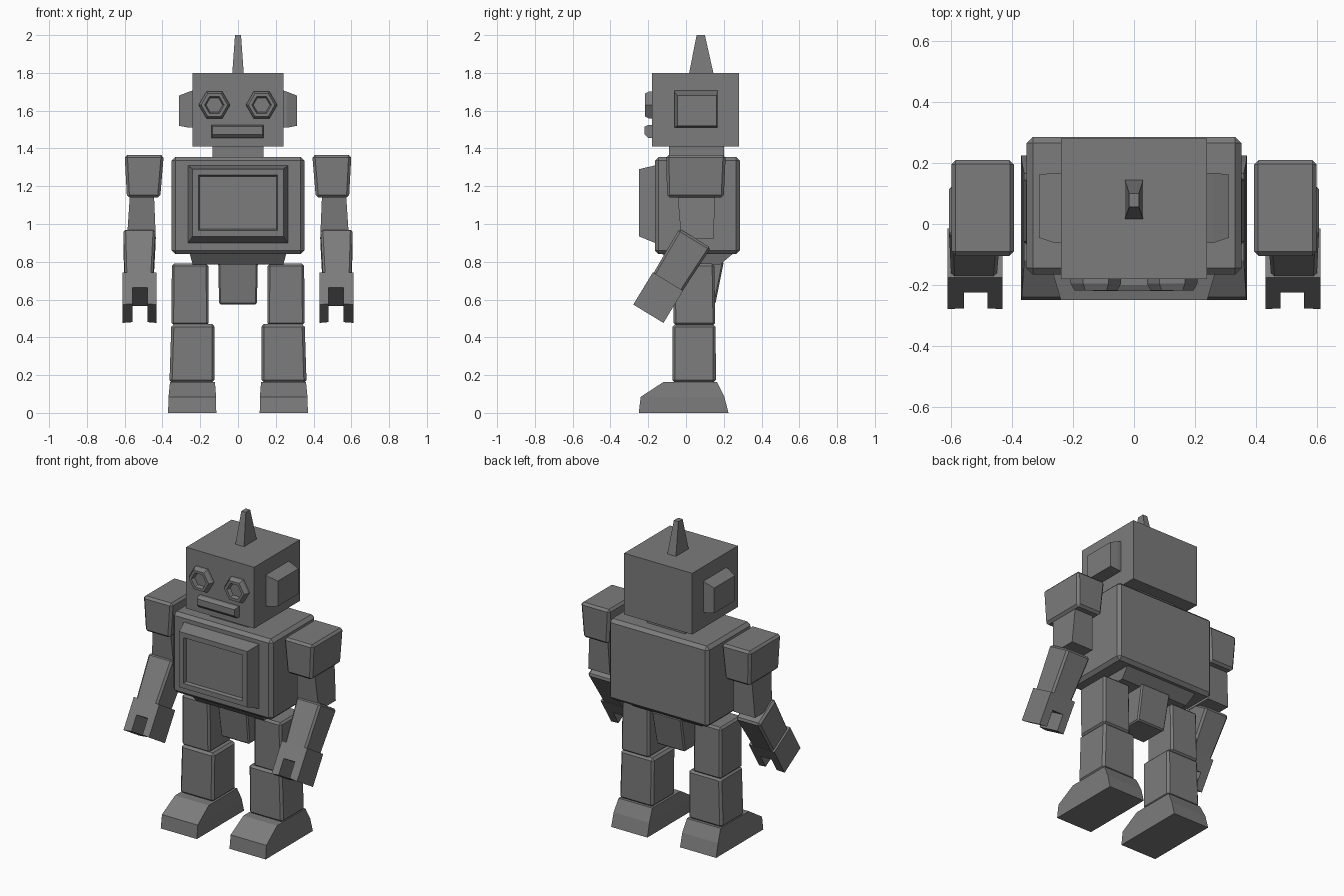
import bpy, bmesh, math
from mathutils import Matrix, Vector

cube = bpy.data.objects.get("Cube")
if cube:
    bpy.data.objects.remove(cube, do_unlink=True)

grey = bpy.data.materials.new("plain_grey")
grey.use_nodes = True
grey.diffuse_color = (0.2, 0.2, 0.2, 1)
grey.node_tree.nodes["Principled BSDF"].inputs["Base Color"].default_value = (0.2, 0.2, 0.2, 1)


def finish(name, bm, bevel=0, side=1, matrix=None):
    """Turn a bmesh into a flat shaded object, optionally mirrored to the right."""
    if bevel:
        bmesh.ops.bevel(bm, geom=bm.edges[:], offset=bevel, segments=1, affect='EDGES')
    if matrix:
        bm.transform(matrix)
    if side < 0:
        bm.transform(Matrix.Scale(-1, 4, (1, 0, 0)))
    bmesh.ops.recalc_face_normals(bm, faces=bm.faces[:])
    mesh = bpy.data.meshes.new(name)
    bm.to_mesh(mesh)
    bm.free()
    mesh.materials.append(grey)
    obj = bpy.data.objects.new(name, mesh)
    bpy.context.collection.objects.link(obj)
    return obj


def bridge(bm, rings, cap_ends=(True, True)):
    """Skin a list of vertex rings."""
    n = len(rings[0])
    for a, b in zip(rings, rings[1:]):
        for i in range(n):
            j = (i + 1) % n
            bm.faces.new((a[i], a[j], b[j], b[i]))
    for ring, cap in zip((rings[0], rings[-1]), cap_ends):
        if cap:
            bm.faces.new(ring)


def loft(sections, axis='z'):
    """Rectangles (t, u0, u1, v0, v1) skinned along an axis."""
    place = {'x': lambda t, u, v: (t, u, v),
             'y': lambda t, u, v: (u, t, v),
             'z': lambda t, u, v: (u, v, t)}[axis]
    bm = bmesh.new()
    rings = [[bm.verts.new(place(t, u, v))
              for u, v in ((u0, v0), (u1, v0), (u1, v1), (u0, v1))]
             for t, u0, u1, v0, v1 in sections]
    bridge(bm, rings)
    return bm


# Head, neck and antenna
finish("head", loft([(1.41, -.24, .24, -.18, .28), (1.8, -.24, .24, -.18, .28)]))
finish("neck", loft([(1.34, -.135, .135, -.09, .2), (1.42, -.135, .135, -.09, .2)]))
finish("antenna", loft([(1.79, -.031, .031, .015, .147), (2, -.016, .016, .056, .1)]))

# Mouth: wedge whose upper lip sticks out furthest
mouth = loft([(-.17, -.14, .135, 1.455, 1.525), (-.2, -.14, .135, 1.455, 1.525),
              (-.22, -.135, .13, 1.475, 1.515)], 'y')
finish("mouth", mouth)

# Torso with bevelled edges
finish("torso", loft([(.84, -.352, .352, -.165, .285), (1.355, -.352, .352, -.165, .285)]), .02)

# Chest panel: tapered frame around a recessed screen
panel = loft([(-.15, -.265, .265, .9, 1.31), (-.165, -.265, .265, .9, 1.31),
              (-.25, -.24, .24, .935, 1.29)], 'y')
bmesh.ops.recalc_face_normals(panel, faces=panel.faces[:])
front = min(panel.faces, key=lambda f: f.calc_center_median().y)
bmesh.ops.inset_region(panel, faces=[front], thickness=.045)
bmesh.ops.inset_region(panel, faces=[front], thickness=.008, depth=-.02)
finish("chest_panel", panel)

# Pelvis and hip block
finish("pelvis", loft([(.785, -.24, .24, -.08, .18), (.86, -.26, .26, -.14, .27)]))
finish("hip_block", loft([(.575, -.1, .1, -.03, .155), (.8, -.105, .105, -.06, .2)]), .008)


def eye(side):
    """Hexagonal ring with a recessed lens."""
    bm = bmesh.new()
    rings = []
    for radius, y in ((.083, -.17), (.083, -.195), (.07, -.218), (.052, -.218), (.044, -.195)):
        rings.append([bm.verts.new((.125 + radius * math.cos(k * math.tau / 6), y,
                                    1.63 + radius * math.sin(k * math.tau / 6)))
                      for k in range(6)])
    bridge(bm, rings)
    return bm


# Forearms and hands share a forward tilt from the elbow
tilt = Matrix.Translation(Vector((0, -.035, .975))) @ Matrix.Rotation(math.radians(-31.3), 4, 'X')

for side, word in ((1, "left"), (-1, "right")):
    def part(name, bm, bevel=0, matrix=None):
        finish(word + "_" + name, bm, bevel, side, matrix)

    part("eye", eye(side))
    part("ear", loft([(.23, -.062, .168, 1.51, 1.71), (.26, -.062, .168, 1.51, 1.7),
                      (.312, -.045, .162, 1.52, 1.68)], 'x'))

    # Arm
    part("shoulder", loft([(1.14, .412, .588, -.1, .2), (1.365, .393, .6, -.105, .21)]), .014)
    part("upper_arm", loft([(.92, .435, .588, -.025, .145), (1.16, .445, .572, -.045, .155)]))
    part("forearm", loft([(-.285, .45, .6, .005, .185), (0, .437, .607, 0, .195)]), .012, tilt)

    # Hand: a block with a slot between two fingers
    hand = bmesh.new()
    outline = ((.432, -.27), (.432, -.47), (.48, -.465), (.48, -.365),
               (.558, -.365), (.558, -.465), (.612, -.47), (.612, -.27))
    bridge(hand, [[hand.verts.new((x, y, z)) for x, z in outline] for y in (0, .187)])
    part("hand", hand, 0, tilt)

    # Leg
    part("thigh", loft([(.465, .155, .353, -.065, .155), (.79, .157, .35, -.07, .15)]), .012)
    part("shin", loft([(.16, .125, .363, -.072, .158), (.47, .123, .353, -.072, .157)]), .014)
    part("foot", loft([(0, .115, .37, -.25, .225), (.085, .116, .368, -.24, .203),
                       (.163, .122, .36, -.12, .165)]))
